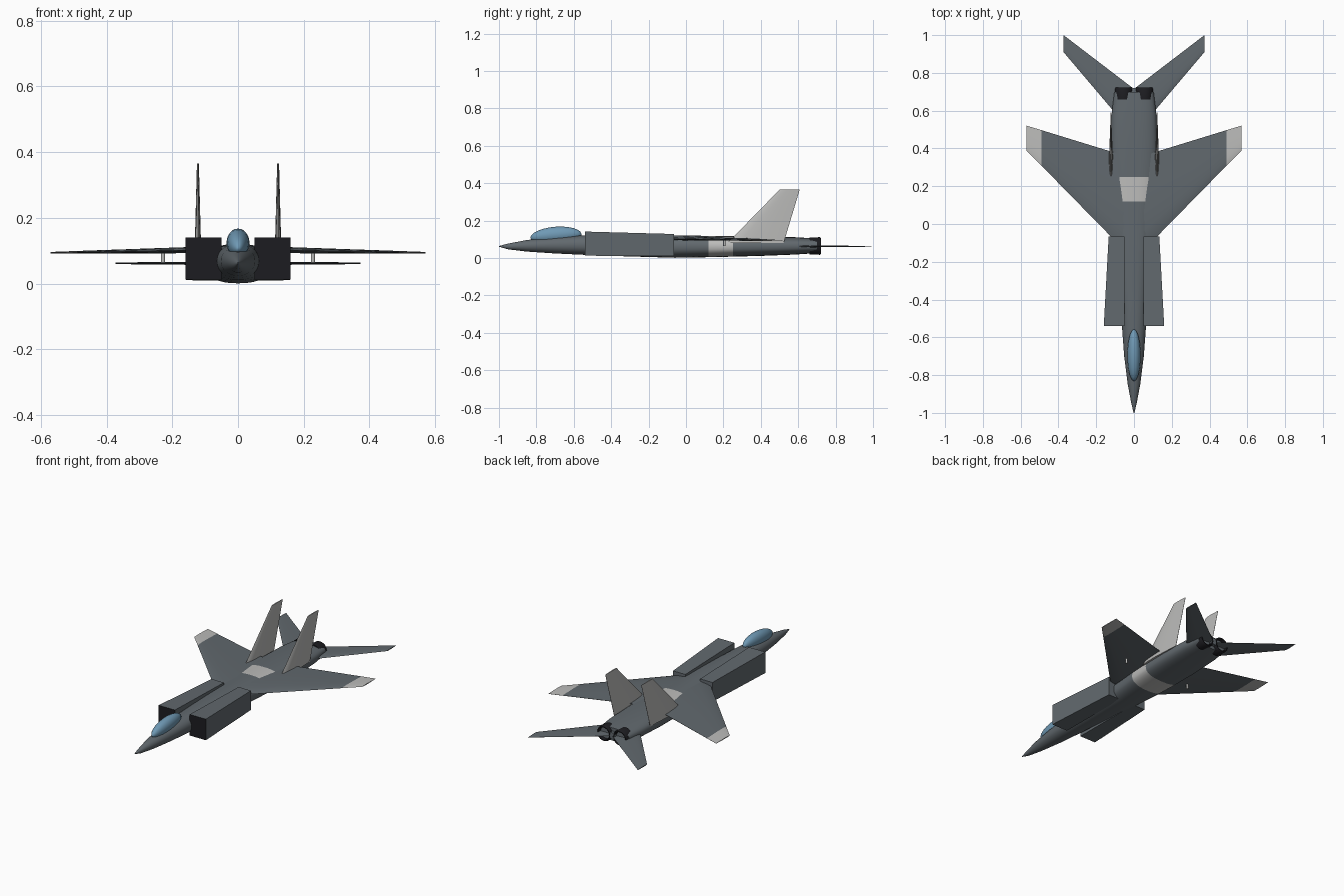
import bpy, bmesh
from math import sin, cos, pi, copysign

if "Cube" in bpy.data.objects:
    bpy.data.objects.remove(bpy.data.objects["Cube"])


def material(name, rgb):
    m = bpy.data.materials.new(name)
    m.diffuse_color = (*rgb, 1)
    m.use_nodes = True
    m.node_tree.nodes["Principled BSDF"].inputs["Base Color"].default_value = m.diffuse_color
    return m


GREY = material("slate_grey", (0.12, 0.14, 0.155))
LIGHT = material("light_grey", (0.5, 0.5, 0.49))
DARK = material("dark_metal", (0.012, 0.012, 0.015))
GLASS = material("canopy_glass", (0.16, 0.32, 0.46))


def loft(name, rings, mats, bands=None, angle=35, cap=True, cap_slot=0):
    """Skin a row of closed rings; bands gives the material slot per segment."""
    bm = bmesh.new()
    rows = [[bm.verts.new(p) for p in r] for r in rings]
    n = len(rows[0])
    for k in range(len(rows) - 1):
        for i in range(n):
            j = (i + 1) % n
            f = bm.faces.new((rows[k][i], rows[k][j], rows[k + 1][j], rows[k + 1][i]))
            f.material_index = bands[k] if bands else 0
    if cap:
        bm.faces.new(rows[0]).material_index = cap_slot
        f = bm.faces.new(rows[-1])
        f.material_index = bands[-1] if bands else 0
    bmesh.ops.recalc_face_normals(bm, faces=bm.faces)
    me = bpy.data.meshes.new(name)
    bm.to_mesh(me)
    bm.free()
    for m in mats:
        me.materials.append(m)
    ob = bpy.data.objects.new(name, me)
    bpy.context.collection.objects.link(ob)
    bpy.ops.object.select_all(action='DESELECT')
    ob.select_set(True)
    bpy.context.view_layer.objects.active = ob
    bpy.ops.object.shade_smooth_by_angle(angle=angle * pi / 180)
    return ob


def oval(y, hw, zlo, zhi, e=2.0, n=32, x=0.0):
    """Superellipse ring in the xz plane."""
    pts = []
    for i in range(n):
        a = 2 * pi * i / n
        c, s = cos(a), sin(a)
        pts.append((x + hw * copysign(abs(c) ** (2 / e), c), y,
                    (zlo + zhi) / 2 + (zhi - zlo) / 2 * copysign(abs(s) ** (2 / e), s)))
    return pts


def foil(lead, trail, thick):
    """Thin symmetric aerofoil outline as (chord position, offset) pairs."""
    shape = [(0, 0), (0.06, .55), (0.2, .9), (0.4, 1), (0.7, .6), (1, .08)]
    both = shape + [(u, -t) for u, t in reversed(shape[1:])]
    return [(lead + (trail - lead) * u, t * thick / 2) for u, t in both]


def flat_foil(x, z, lead, trail, thick):
    return [(x, y, z + t) for y, t in foil(lead, trail, thick)]


# Fuselage with a pale band behind the wing roots
stations = [(-1.0, .002, .06, .064, 2), (-.95, .014, .046, .077, 2), (-.85, .033, .034, .096, 2),
            (-.7, .052, .024, .112, 2.1), (-.55, .063, .017, .121, 2.2), (-.4, .070, .011, .123, 2.3),
            (-.06, .098, .001, .121, 2.4), (.12, .115, .004, .118, 2.5), (.25, .122, .007, .117, 2.5),
            (.4, .124, .011, .115, 2.6), (.58, .119, .018, .111, 2.6), (.7, .104, .026, .104, 2.6)]
loft("fuselage", [oval(*s) for s in stations], [GREY, LIGHT],
     [1 if s[0] == .12 else 0 for s in stations[:-1]])

# Canopy bubble
canopy = []
for k in range(13):
    t = -cos(pi * (0.02 + 0.96 * k / 12))
    r = (1 - t * t) ** 0.5
    zc = .116 + .009 * t
    canopy.append(oval(-.695 + .137 * t, .035 * r, zc - .035 * r, zc + .051 * r, n=24))
loft("canopy", canopy, [GLASS], angle=60)

# Rear cross bar between the nozzles
loft("nozzle_bridge", [oval(y, .02, .045, .085, 3, 16) for y in (.68, .72)], [GREY])

for side, s in (("left", -1), ("right", 1)):
    # Boxy intake with a dark mouth
    boxes = [(-.54, .05, .16, .012, .141), (-.065, .05, .134, .010, .128)]
    loft(side + "_intake", [[(s * a, y, lo), (s * b, y, lo), (s * b, y, hi), (s * a, y, hi)]
                            for y, a, b, lo, hi in boxes], [GREY, DARK], cap_slot=1)

    # Main wing with pale tip
    loft(side + "_wing", [flat_foil(s * .045, .104, -.145, .36, .022),
                          flat_foil(s * .49, .0955, .309, .497, .008),
                          flat_foil(s * .57, .094, .39, .521, .005)], [GREY, LIGHT], [0, 1])

    # Tailplane
    loft(side + "_tailplane", [flat_foil(0, .062, .47, .715, .012),
                               flat_foil(s * .373, .062, .91, 1.0, .005)], [GREY])

    # Vertical fin
    fin = [(.08, .222, .522, .021), (.365, .5, .608, .006)]
    loft(side + "_fin", [[(s * .122 + t, y, z) for y, t in foil(a, b, th)]
                         for z, a, b, th in fin], [LIGHT])

    # Exhaust nozzle: open ring with a recessed back wall
    prof = [(.66, .045), (.715, .047), (.722, .043), (.722, .038), (.69, .034)]
    loft(side + "_nozzle", [oval(y, r, .064 - r, .064 + r, n=24, x=s * .054) for y, r in prof], [DARK])

    # Small pylon under the wing
    loft(side + "_pylon", [[(s * .228 + .006 * cos(a * pi / 6), .205 + .006 * sin(a * pi / 6), z)
                            for a in range(12)] for z in (.064, .1)], [LIGHT])
